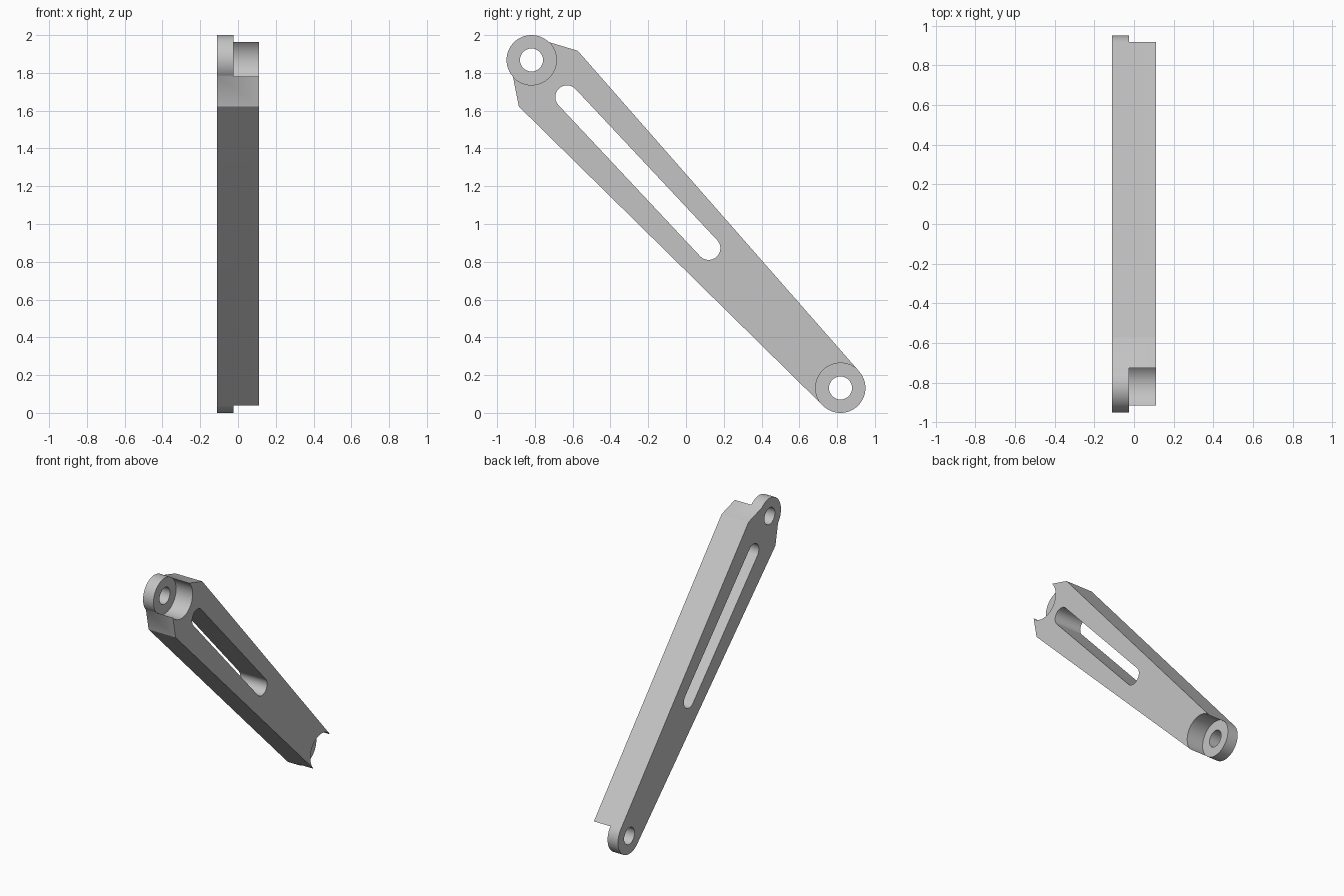
import bpy, bmesh
from math import cos, sin, radians

cube = bpy.data.objects.get("Cube")
if cube:
    bpy.data.objects.remove(cube, do_unlink=True)

BACK, STEP, FRONT = -0.11, -0.025, 0.11      # depth levels along x
R_HUB, R_HOLE, R_SLOT = 0.132, 0.061, 0.062
TOP, LOW = (-0.818, 1.868), (0.818, 0.132)   # hub centres (y, z)
CORNER_A, CORNER_B = (-0.573, 1.917), (-0.885, 1.622)


def arc(c, r, a0, a1, n=32):
    angles = [radians(a0 + (a1 - a0) * i / n) for i in range(n + 1)]
    return [(c[0] + r * cos(a), c[1] + r * sin(a)) for a in angles]


bm = bmesh.new()


def loop_edges(points, x):
    verts = [bm.verts.new((x, y, z)) for y, z in points]
    return [bm.edges.new((v, verts[i - 1])) for i, v in enumerate(verts)]


def cap(x, *loops):
    """Flat face at depth x; loops after the first are holes."""
    edges = [e for loop in loops for e in loop_edges(loop, x)]
    bmesh.ops.triangle_fill(bm, edges=edges, use_beauty=True, normal=(1, 0, 0))


def wall(points, *levels, closed=False):
    """Side strip following the points through the depth levels."""
    pts = points + points[:1] if closed else points
    for x0, x1 in zip(levels, levels[1:]):
        for p, q in zip(pts, pts[1:]):
            bm.faces.new([bm.verts.new((x, *s)) for x, s in
                          ((x0, p), (x0, q), (x1, q), (x1, p))])


# Hub arcs: outer edge of each eye, and the concave step cut into the arm
top_out, top_in = arc(TOP, R_HUB, 46, 222), arc(TOP, R_HUB, 46, -138)
low_out, low_in = arc(LOW, R_HUB, 225.3, 401.2), arc(LOW, R_HUB, 225.3, 41.2)

# Long slot and pin holes
slot = (arc((-0.63, 1.672), R_SLOT, 43.2, 223.2, 20)
        + arc((0.12, 0.872), R_SLOT, 223.2, 403.2, 20))
holes = [arc(c, R_HOLE, 0, 360)[:-1] for c in (TOP, LOW)]

# Flat faces
cap(BACK, [CORNER_A] + top_out + [CORNER_B] + low_out, slot, *holes)
cap(FRONT, [CORNER_A] + top_in + [CORNER_B] + low_in, slot)
for outer, inner, hole in ((top_out, top_in, holes[0]), (low_out, low_in, holes[1])):
    cap(STEP, outer + inner[-2:0:-1], hole)
    wall(outer, BACK, STEP)
    wall(inner, STEP, FRONT)
    wall(hole, BACK, STEP, closed=True)

# Straight sides and slot wall
wall([low_out[-1], CORNER_A, top_out[0]], BACK, STEP, FRONT)
wall([top_out[-1], CORNER_B, low_out[0]], BACK, STEP, FRONT)
wall(slot, BACK, FRONT, closed=True)

bmesh.ops.remove_doubles(bm, verts=bm.verts[:], dist=0.0001)
bmesh.ops.dissolve_limit(bm, angle_limit=radians(0.5), verts=bm.verts[:], edges=bm.edges[:])
bmesh.ops.recalc_face_normals(bm, faces=bm.faces[:])

mesh = bpy.data.meshes.new("slotted_link_arm")
bm.to_mesh(mesh)
bm.free()
arm = bpy.data.objects.new("slotted_link_arm", mesh)
bpy.context.collection.objects.link(arm)

# Plain grey metal
grey = bpy.data.materials.new("light_grey")
grey.use_nodes = True
colour = (0.55, 0.55, 0.55, 1)
grey.diffuse_color = colour
grey.node_tree.nodes["Principled BSDF"].inputs["Base Color"].default_value = colour
mesh.materials.append(grey)

bpy.ops.object.select_all(action='DESELECT')
arm.select_set(True)
bpy.context.view_layer.objects.active = arm
bpy.ops.object.shade_smooth_by_angle(angle=radians(30))
